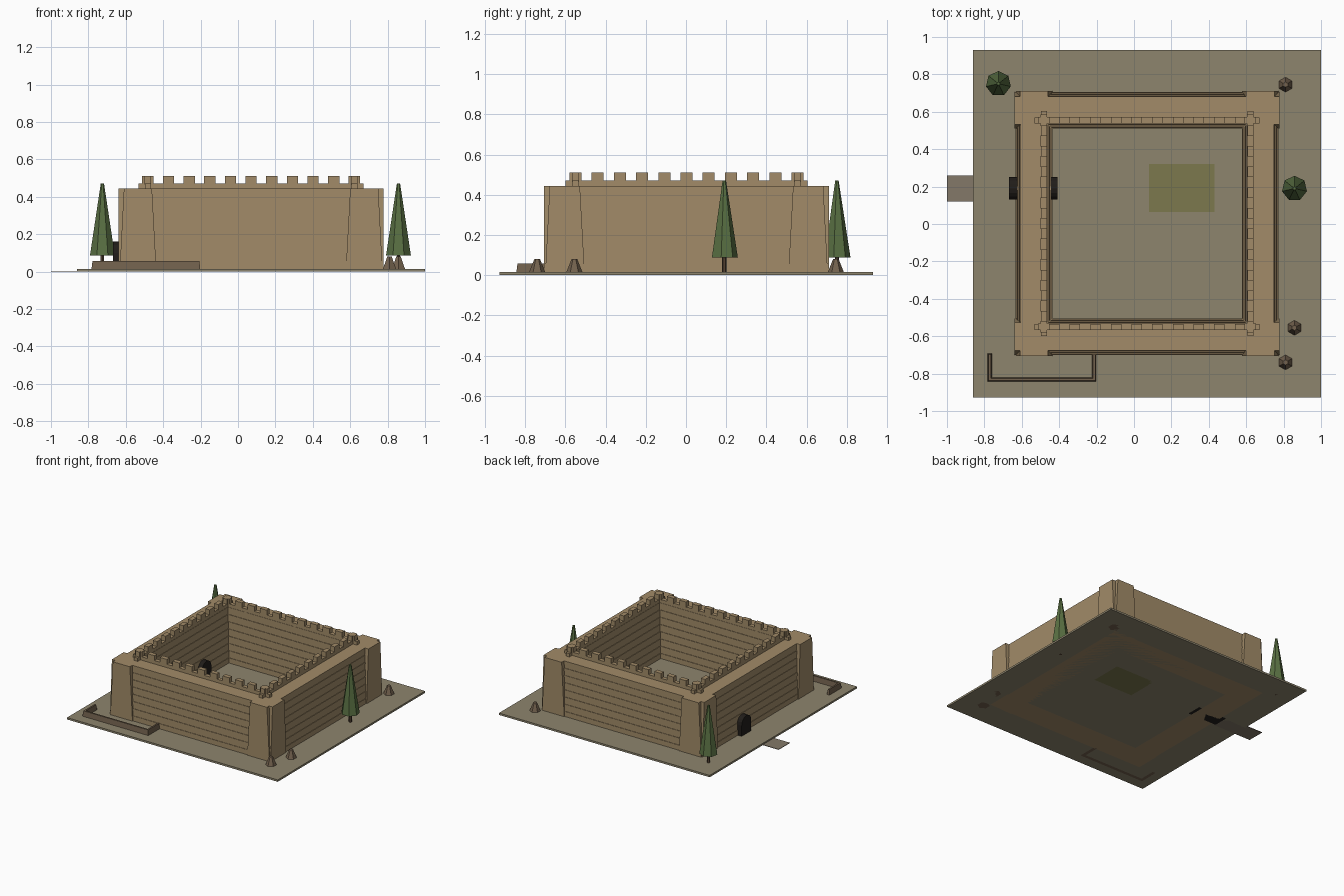
import bpy, bmesh, math
from mathutils import Matrix, Vector

if "Cube" in bpy.data.objects:
    bpy.data.objects.remove(bpy.data.objects["Cube"])

CX, CY = 0.07, 0.0025     # fort centre
TOP = 0.443               # wall-walk height


def mat(name, r, g, b):
    m = bpy.data.materials.new(name)
    m.diffuse_color = (r, g, b, 1)
    m.use_nodes = True
    m.node_tree.nodes["Principled BSDF"].inputs["Base Color"].default_value = m.diffuse_color
    return m


SAND = mat("mudbrick", 0.36, 0.26, 0.14)
EARTH = mat("earth", 0.27, 0.235, 0.155)
PATH = mat("path_stone", 0.23, 0.19, 0.14)
GRASS = mat("grass", 0.20, 0.19, 0.075)
LEAF = mat("leaf", 0.10, 0.16, 0.055)
BARK = mat("bark", 0.08, 0.05, 0.03)
ROCK = mat("rock", 0.17, 0.12, 0.075)
DARK = mat("gate_dark", 0.015, 0.012, 0.01)


def make(name, verts, faces, m):
    me = bpy.data.meshes.new(name)
    me.from_pydata(verts, [], faces)
    bm = bmesh.new()
    bm.from_mesh(me)
    bmesh.ops.recalc_face_normals(bm, faces=bm.faces)
    bm.to_mesh(me)
    bm.free()
    me.materials.append(m)
    ob = bpy.data.objects.new(name, me)
    bpy.context.collection.objects.link(ob)
    return ob


def prism(name, a, b, m):
    """Solid between two matching outlines."""
    n = len(a)
    faces = [tuple(range(n)), tuple(range(n, 2 * n))]
    faces += [(i, (i + 1) % n, n + (i + 1) % n, n + i) for i in range(n)]
    return make(name, list(a) + list(b), faces, m)


def box(name, x0, x1, y0, y1, z0, z1, m):
    pts = [(x0, y0), (x1, y0), (x1, y1), (x0, y1)]
    return prism(name, [(x, y, z0) for x, y in pts], [(x, y, z1) for x, y in pts], m)


def cone(name, x, y, z0, z1, r0, r1, n, m):
    def ring(r, z):
        return [(x + r * math.sin(2 * math.pi * i / n),
                 y + r * math.cos(2 * math.pi * i / n), z) for i in range(n)]
    return prism(name, ring(r0, z0), ring(r1, z1), m)


# Ground, path and garden patch
box("ground_slab", -0.86, 1.0, -0.927, 0.93, 0, 0.015, EARTH)
box("path", -1.0, -0.66, 0.12, 0.26, 0, 0.004, PATH)
box("garden_patch", 0.08, 0.43, 0.065, 0.32, 0, 0.019, GRASS)

# Stepped wall: a coursed cross-section swept round a square
COURSES = 8
h = TOP / COURSES
outer, inner = [], []
for i in range(COURSES):
    t = i / (COURSES - 1)
    ro, ri = 0.703 - 0.025 * t, 0.507 + 0.027 * t
    outer += [(ro, i * h), (ro, (i + 1) * h)]
    inner += [(ri, i * h), (ri, (i + 1) * h)]
profile = outer + inner[::-1]
n = len(profile)
verts = [(CX + sx * r, CY + sy * r, z)
         for sx, sy in ((-1, -1), (1, -1), (1, 1), (-1, 1)) for r, z in profile]
faces = [(c * n + i, c * n + (i + 1) % n, (c + 1) % 4 * n + (i + 1) % n, (c + 1) % 4 * n + i)
         for c in range(4) for i in range(n)]
make("stepped_wall", verts, faces, SAND)

# Per side: two corner pilasters, a parapet bar and its merlons
PAR = 0.552
for k, side in enumerate(("front", "right", "back", "left")):
    rot = Matrix.Translation((CX, CY, 0)) @ Matrix.Rotation(k * math.pi / 2, 4, 'Z')

    def place(ob):
        ob.data.transform(rot)

    for s in (-1, 1):
        shape = [(0.703, 0), (0.506, 0), (0.53, TOP), (0.68, TOP)]
        place(prism(f"{side}_corner_pilaster",
                    [(s * u, -0.709, z) for u, z in shape],
                    [(s * u, -0.66, z) for u, z in shape], SAND))
    place(box(f"{side}_parapet", -0.602, 0.602, -PAR - 0.016, -PAR + 0.016, TOP - 0.005, 0.47, SAND))
    for i in range(11):
        u = -PAR + i * PAR / 5
        place(box(f"{side}_merlon", u - 0.03, u + 0.03, -PAR - 0.018, -PAR + 0.018, 0.465, 0.51, SAND))

# Arched gate passing through the left wall
gy, gr, gz = 0.19, 0.06, 0.1
arch = [(gy + gr, 0), (gy + gr, gz)]
arch += [(gy + gr * math.cos(a * math.pi / 8), gz + gr * math.sin(a * math.pi / 8)) for a in range(1, 8)]
arch += [(gy - gr, gz), (gy - gr, 0)]
prism("gate_passage", [(-0.667, y, z) for y, z in arch], [(-0.41, y, z) for y, z in arch], DARK)


# Low U-shaped enclosure wall with battered sides
def low_wall(name, x0, x1, y0, y1):
    e = 0.007
    prism(name,
          [(x0, y0, 0), (x1, y0, 0), (x1, y1, 0), (x0, y1, 0)],
          [(x0 + e, y0 + e, 0.057), (x1 - e, y0 + e, 0.057),
           (x1 - e, y1 - e, 0.057), (x0 + e, y1 - e, 0.057)], ROCK)


low_wall("enclosure_front", -0.785, -0.2, -0.845, -0.818)
low_wall("enclosure_left", -0.785, -0.758, -0.845, -0.69)
low_wall("enclosure_right", -0.227, -0.2, -0.845, -0.69)

# Cypress trees
for x, y in ((-0.725, 0.75), (0.858, 0.19)):
    cone("tree_trunk", x, y, 0, 0.1, 0.012, 0.01, 6, BARK)
    cone("tree_crown", x, y, 0.087, 0.47, 0.068, 0.009, 7, LEAF)

# Small rock cones
for x, y in ((0.81, 0.745), (0.858, -0.555), (0.81, -0.74)):
    cone("rock_cone", x, y, 0, 0.08, 0.046, 0.014, 6, ROCK)
